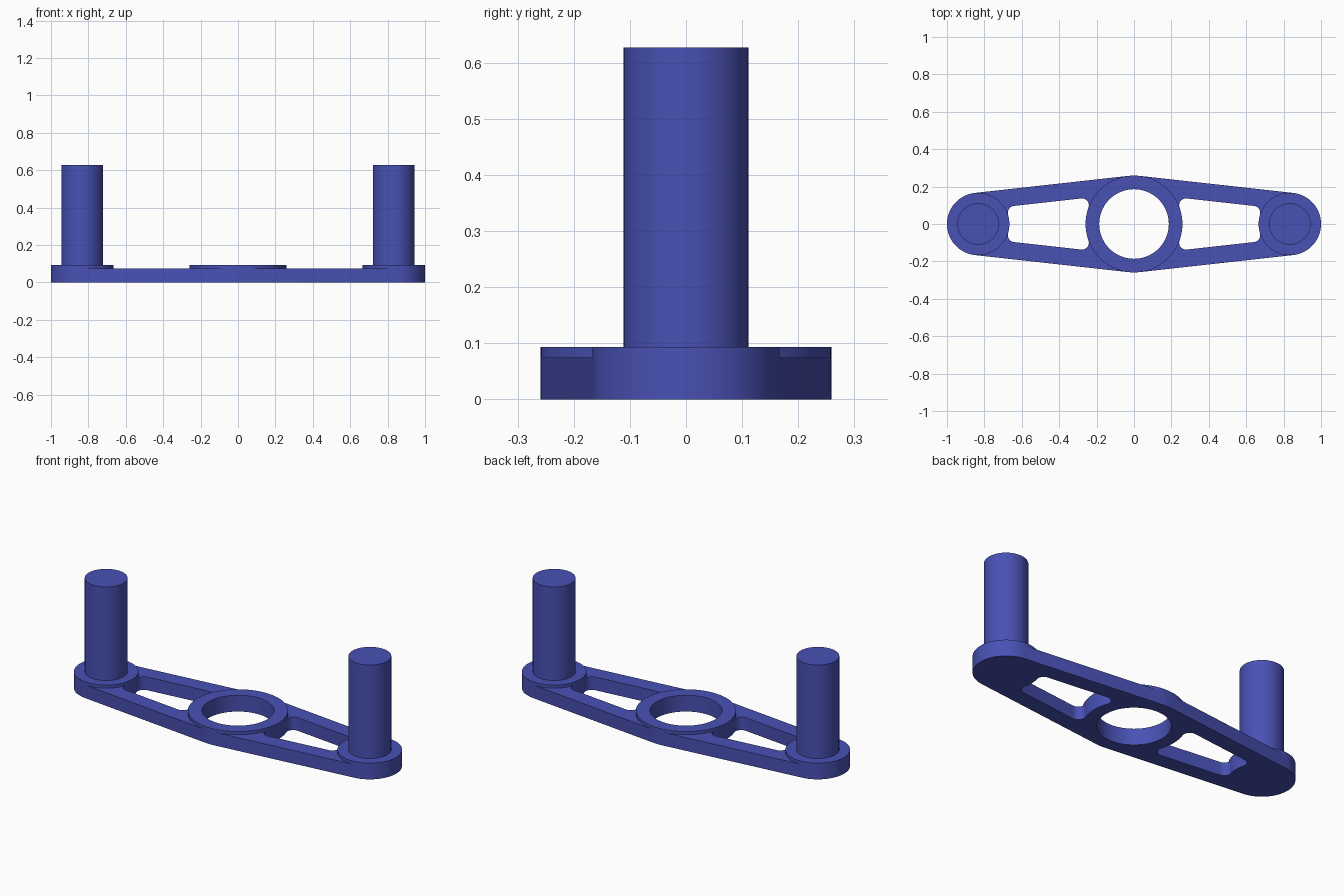
import bpy, bmesh, math
from mathutils import Vector

if "Cube" in bpy.data.objects:
    bpy.data.objects.remove(bpy.data.objects["Cube"])

PLATE_H, BOSS_H, PIN_TOP = 0.075, 0.093, 0.627
HUB_R, HOLE_R, BOSS_R, PIN_R, BOSS_X = 0.259, 0.186, 0.167, 0.111, 0.833
WINDOW_D, FILLET = 0.167, 0.037     # window edge distance from centre, corner radius

blue = bpy.data.materials.new("blue")
blue.diffuse_color = (0.065, 0.082, 0.456, 1)
blue.use_nodes = True
blue.node_tree.nodes["Principled BSDF"].inputs["Base Color"].default_value = blue.diffuse_color

# Angle at which the straight sides touch hub and boss circles
tan_a = math.acos((HUB_R - BOSS_R) / BOSS_X)
normal = Vector((math.cos(tan_a), math.sin(tan_a)))
along = Vector((normal.y, -normal.x))


def arc(cx, cy, r, a0, a1, n):
    return [Vector((cx + r * math.cos(a0 + (a1 - a0) * i / n),
                    cy + r * math.sin(a0 + (a1 - a0) * i / n))) for i in range(n + 1)]


def prism(name, pts, z0, z1, bottom=True):
    bm = bmesh.new()
    low = [bm.verts.new((p.x, p.y, z0)) for p in pts]
    high = [bm.verts.new((p.x, p.y, z1)) for p in pts]
    if bottom:
        bm.faces.new(low[::-1])
    bm.faces.new(high)
    for i in range(len(pts)):
        j = (i + 1) % len(pts)
        bm.faces.new((low[i], low[j], high[j], high[i]))
    bmesh.ops.recalc_face_normals(bm, faces=bm.faces)
    mesh = bpy.data.meshes.new(name)
    bm.to_mesh(mesh)
    bm.free()
    mesh.materials.append(blue)
    ob = bpy.data.objects.new(name, mesh)
    bpy.context.collection.objects.link(ob)
    return ob


def combine(target, tool, operation):
    mod = target.modifiers.new("combine", 'BOOLEAN')
    mod.operation, mod.solver, mod.object = operation, 'EXACT', tool
    bpy.context.view_layer.objects.active = target
    bpy.ops.object.modifier_apply(modifier=mod.name)
    bpy.data.objects.remove(tool)


def smooth(ob):
    bpy.ops.object.select_all(action='DESELECT')
    ob.select_set(True)
    bpy.context.view_layer.objects.active = ob
    bpy.ops.object.shade_smooth_by_angle(angle=math.radians(30))


def fillet(point, centre):
    """Rounded corner from the circle around centre to the sloping window edge."""
    to_circle = Vector(centre) - point
    a0 = math.atan2(to_circle.y, to_circle.x)
    a1 = math.atan2(normal.y, normal.x)
    turn = (a1 - a0 + math.pi) % (2 * math.pi) - math.pi
    return arc(point.x, point.y, FILLET, a0, a0 + turn, 10)


# Arm plate: hub and bosses joined by tangent sides
pi = math.pi
right_end = arc(BOSS_X, 0, BOSS_R, -tan_a, tan_a, 48)
hub_top = arc(0, 0, HUB_R, tan_a, pi - tan_a, 4)
outline = right_end + hub_top
outline += [-p for p in right_end] + [-p for p in hub_top]
arm = prism("arm", outline, 0, PLATE_H)

# Windows: corners are tangent to hub and boss, ends run under them
d = WINDOW_D - FILLET
c_hub = normal * d + along * math.sqrt((HUB_R + FILLET) ** 2 - d * d)
boss_n, boss_t = BOSS_X * normal.x, BOSS_X * along.x
c_boss = normal * d + along * (boss_t - math.sqrt((BOSS_R + FILLET) ** 2 - (d - boss_n) ** 2))
hub_corner = fillet(c_hub, (0, 0))
boss_corner = fillet(c_boss, (BOSS_X, 0))
boss_inside = boss_corner[0].lerp(Vector((BOSS_X, 0)), 0.15)
upper = [hub_corner[0] * 0.9] + hub_corner + boss_corner[::-1] + [boss_inside]
window = upper + [Vector((p.x, -p.y)) for p in reversed(upper)]
for side in (1, -1):
    combine(arm, prism("window_cutter", [p * side for p in window], -0.1, 0.2), 'DIFFERENCE')

# Raised hub and end bosses
hub_side = arc(0, 0, HUB_R, -tan_a, tan_a, 48)
hub = hub_side[:-1] + hub_top[:-1]
combine(arm, prism("hub", hub + [-p for p in hub], 0, BOSS_H), 'UNION')
boss = right_end[:-1] + arc(BOSS_X, 0, BOSS_R, tan_a, 2 * pi - tan_a, 52)[:-1]
for side in (1, -1):
    combine(arm, prism("boss", [p * side for p in boss], 0, BOSS_H), 'UNION')

# Centre hole
hole = arc(0, 0, HOLE_R, 0, 2 * pi, 96)[:-1]
combine(arm, prism("hole_cutter", hole, -0.1, 0.2), 'DIFFERENCE')
smooth(arm)

# Upright pins
for name, side in (("right_pin", 1), ("left_pin", -1)):
    circle = arc(side * BOSS_X, 0, PIN_R, 0, 2 * pi, 72)[:-1]
    smooth(prism(name, circle, BOSS_H, PIN_TOP, bottom=False))
